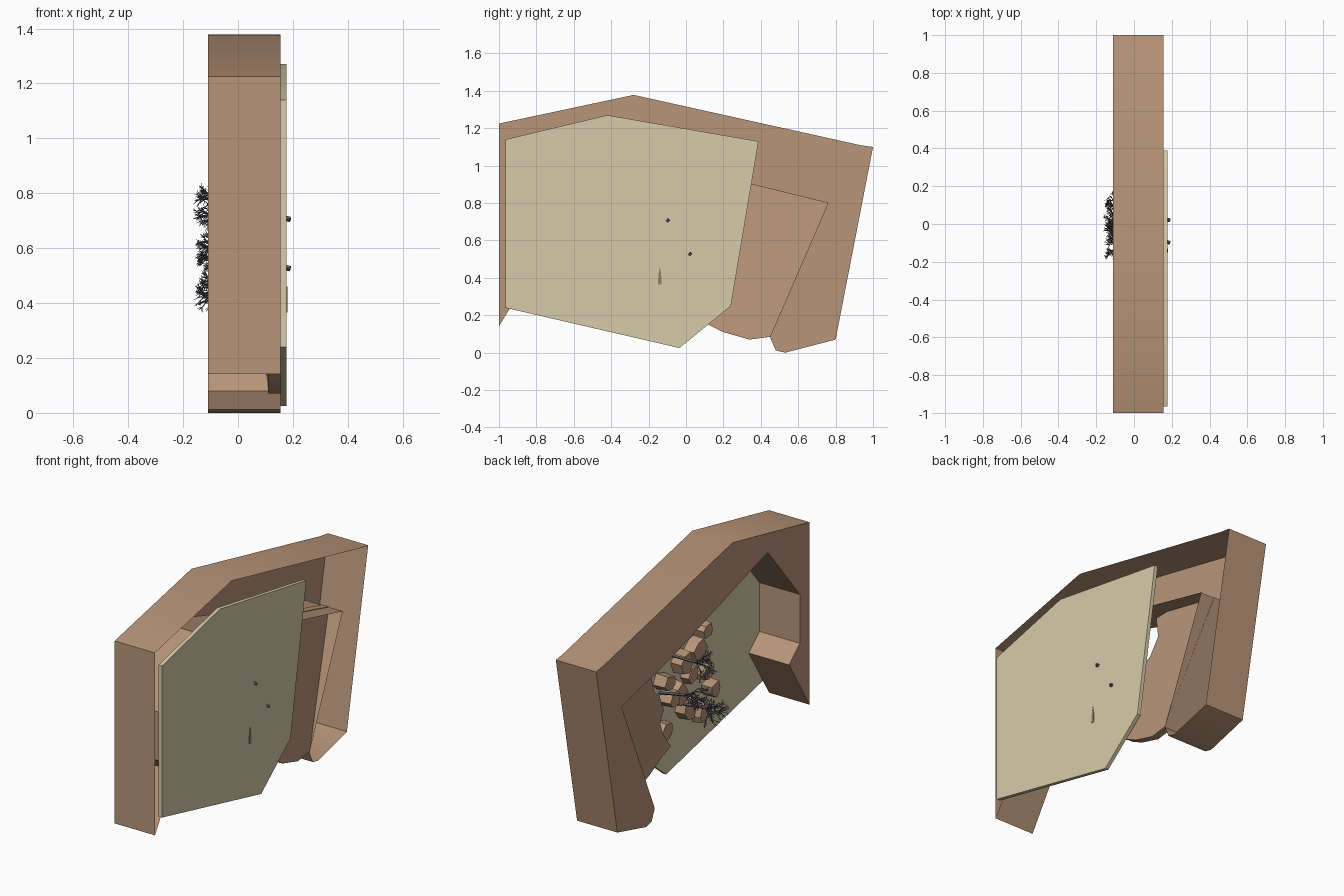
import bpy, bmesh, math, random
from mathutils import Vector

random.seed(4)
if "Cube" in bpy.data.objects:
    bpy.data.objects.remove(bpy.data.objects["Cube"], do_unlink=True)


def material(name, rgb):
    m = bpy.data.materials.new(name)
    m.use_nodes = True
    m.diffuse_color = (*rgb, 1)
    m.node_tree.nodes["Principled BSDF"].inputs["Base Color"].default_value = (*rgb, 1)
    return m


BROWN = material("clay brown", (0.48, 0.30, 0.19))
CREAM = material("sand cream", (0.68, 0.60, 0.40))
GREY = material("twig grey", (0.10, 0.11, 0.13))
BARK = material("bark brown", (0.30, 0.21, 0.14))


def finish(name, bm, mat):
    # Smooth shading across gentle bends, sharp elsewhere
    for f in bm.faces:
        f.smooth = True
    for e in bm.edges:
        e.smooth = e.calc_face_angle(math.pi) < math.radians(30)
    mesh = bpy.data.meshes.new(name)
    bm.to_mesh(mesh)
    bm.free()
    mesh.materials.append(mat)
    obj = bpy.data.objects.new(name, mesh)
    bpy.context.collection.objects.link(obj)
    return obj


def slab(name, outline, x0, x1, mat, open_front=False, shrink=1.0):
    """Extrude a (y, z) outline along x from x0 to x1."""
    bm = bmesh.new()
    cy = sum(p[0] for p in outline) / len(outline)
    cz = sum(p[1] for p in outline) / len(outline)
    back = [bm.verts.new((x0, cy + (y - cy) * shrink, cz + (z - cz) * shrink))
            for y, z in outline]
    front = [bm.verts.new((x1, y, z)) for y, z in outline]
    bm.faces.new(back)
    if not open_front:
        bm.faces.new(front)
    for i in range(len(outline)):
        j = (i + 1) % len(outline)
        bm.faces.new((back[i], back[j], front[j], front[i]))
    bmesh.ops.recalc_face_normals(bm, faces=bm.faces)
    return finish(name, bm, mat)


# Hollow arch channel, open towards the panel
arch = [(-1, .142), (-1, 1.225), (-.28, 1.378), (.93, 1.11), (1, 1.1), (.8, .07),
        (.53, 0), (.48, .012), (.45, .08), (.76, .8), (.3, .912), (-.61, 1.195),
        (-.91, .83), (-.91, .54), (-.81, .45)]
slab("arch_shell", arch, -.11, .155, BROWN, open_front=True)

# Flat panel
panel = [(-.965, .24), (-.965, 1.14), (-.42, 1.27), (.388, 1.13), (.24, .25), (-.035, .025)]
slab("panel", panel, .155, .177, CREAM)

# Rough rock sheet filling the side of the opening, leaning back towards its top
rock_sheet = [(.763, .802), (.35, .903), (.25, .9), (.29, .76), (.24, .65), (.18, .6),
              (.12, .49), (.14, .42), (.1, .34), (0, .22), (.08, .18), (.12, .15),
              (.2, .11), (.34, .07), (.452, .085)]
sheet = slab("rock_sheet", rock_sheet, .11, .155, BROWN)
for v in sheet.data.vertices:
    v.co.x -= .14 * max(0, v.co.z - .15)

# Angular boulders fixed behind the panel
spots = [(-.33, .79), (-.27, .69), (.03, .61), (-.01, .5), (.03, .32), (-.18, .37),
         (-.41, .4), (-.22, .56), (-.32, .3), (-.11, .48), (-.14, .66), (-.36, .52)]
for n, (cy, cz) in enumerate(spots):
    r = random.uniform(.05, .075)
    sides = random.choice((6, 7, 8))
    ring = []
    for k in range(sides):
        a = math.tau * k / sides + random.uniform(-.25, .25)
        q = r * random.uniform(.75, 1.1)
        ring.append((cy + q * math.cos(a), cz + q * math.sin(a)))
    slab(f"boulder_{n + 1}", ring, random.uniform(.07, .11), .155, BROWN, shrink=.9)


# Twiggy bushes growing through the opening
def twig(bm, a, b, r0, r1):
    d = b - a
    rot = d.to_track_quat('Z', 'Y').to_matrix().to_4x4()
    rot.translation = (a + b) / 2
    bmesh.ops.create_cone(bm, cap_ends=True, segments=4, radius1=r0, radius2=r1,
                          depth=d.length, matrix=rot)


def grow(bm, start, direction, length, radius, level):
    jitter = Vector([random.uniform(-.3, .3) for _ in range(3)])
    end = start + (direction + jitter).normalized() * length
    end.x = max(end.x, -.187)
    twig(bm, start, end, radius, radius * .7)
    if level == 0:
        return
    for _ in range(3):
        spread = Vector((random.uniform(-.7, .3), random.uniform(-.9, .9),
                         random.uniform(-.9, .9)))
        grow(bm, start.lerp(end, random.uniform(.6, 1)),
             direction * .7 + spread, length * .7, radius * .65, level - 1)


# Each bush: root on the panel and the fork where its twigs start
bushes = [((.19, -.1, .705), (-.05, -.02, .75)),
          ((.19, .02, .525), (-.05, .07, .59)),
          ((.165, -.14, .41), (-.05, -.12, .44))]
for n, (root, fork) in enumerate(bushes):
    bm = bmesh.new()
    fork = Vector(fork)
    twig(bm, Vector(root), fork, .01, .007)
    for dy, dz in [(.8, .5), (-.8, .4), (0, .7), (.6, -.5), (-.6, -.5)]:
        grow(bm, fork, Vector((-1, dy, dz)).normalized(), .06, .005, 3)
    finish(f"bush_{n + 1}", bm, GREY)

# Small pointed peg lying on the panel face
slab("peg", [(-.15, .365), (-.13, .365), (-.133, .42), (-.14, .46), (-.147, .42)],
     .165, .18, BARK)
